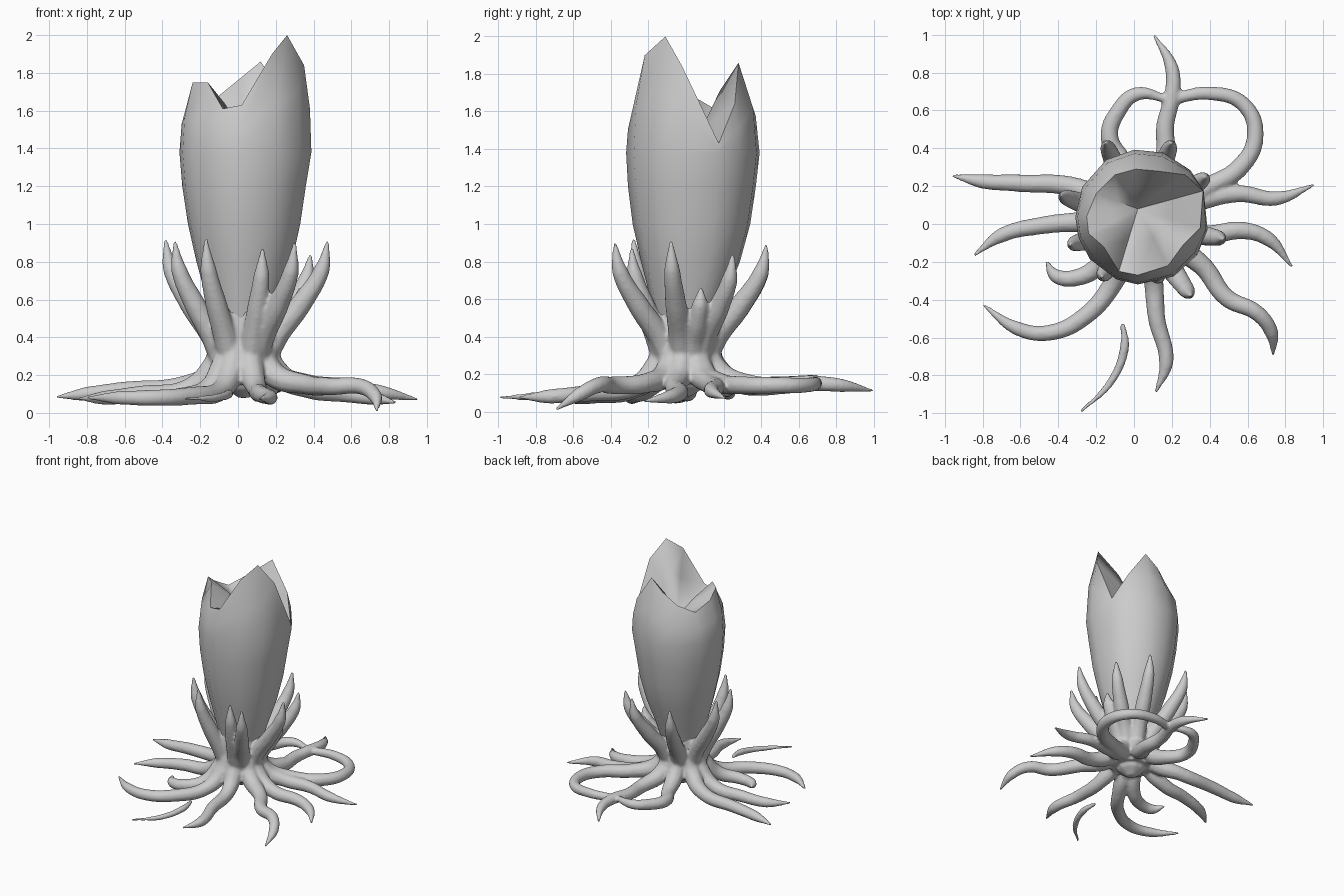
import bpy, bmesh, math
from mathutils import Vector

if "Cube" in bpy.data.objects:
    bpy.data.objects.remove(bpy.data.objects["Cube"])

CX, CY = 0.03, 0.0  # trunk axis


# ---- bulb: lofted rings rising to a three-peaked crown ----
# crown rim, counter-clockwise: main peak, right notch, back peak, left peak, front notch
rim = [(.26, -.11, 2.0), (.35, -.02, 1.84), (.365, .175, 1.43), (.27, .26, 1.64),
       (.12, .28, 1.86), (.01, .29, 1.77), (-.1, .26, 1.68), (-.2, .16, 1.61),
       (-.25, .04, 1.68), (-.24, -.05, 1.75), (-.16, -.12, 1.75), (-.08, -.25, 1.61),
       (.02, -.27, 1.63), (.18, -.22, 1.9)]
# z, x-min, x-max, y-min, y-max
rings = [(.16, -.05, .11, -.08, .08), (.35, -.1, .16, -.13, .13), (.6, -.165, .23, -.19, .21),
         (.8, -.22, .29, -.24, .29), (1.0, -.265, .335, -.285, .345),
         (1.2, -.295, .365, -.31, .375), (1.38, -.31, .395, -.32, .395)]


def ring_point(ring, ang):
    z, x0, x1, y0, y1 = ring
    return Vector(((x0 + x1) / 2 + (x1 - x0) / 2 * math.cos(ang),
                   (y0 + y1) / 2 + (y1 - y0) / 2 * math.sin(ang), z))


bm = bmesh.new()
angles = [math.atan2(p[1] - .04, p[0] - .04) for p in rim]
loops = [[bm.verts.new(ring_point(r, a)) for a in angles] for r in rings]
hub = Vector((.02, .08, 1.5))
mids, inner = [], []
for p, a in zip(rim, angles):
    p = Vector(p)
    wide = ring_point(rings[-1], a)
    m = wide.lerp(p, .2)
    m.z = wide.z + (p.z - wide.z) * .5
    mids.append(bm.verts.new(m))
    q = p.lerp(hub, .5)
    q.z += .15 * (p.z - 1.66)  # petals bulge inwards, valleys sink
    inner.append(bm.verts.new(q))
loops += [mids, [bm.verts.new(p) for p in rim], inner]
n = len(rim)
for lo, hi in zip(loops, loops[1:]):
    for i in range(n):
        j = (i + 1) % n
        bm.faces.new((lo[i], lo[j], hi[j], hi[i]))
centre = bm.verts.new(hub)
for i in range(n):
    bm.faces.new((inner[i], inner[(i + 1) % n], centre))
bm.faces.new(loops[0][::-1])
bmesh.ops.recalc_face_normals(bm, faces=bm.faces)
mesh = bpy.data.meshes.new("bulb")
bm.to_mesh(mesh)
bm.free()
bulb = bpy.data.objects.new("bulb", mesh)
bpy.context.collection.objects.link(bulb)
bpy.context.view_layer.objects.active = bulb
bulb.select_set(True)
bpy.ops.object.shade_smooth_by_angle(angle=math.radians(70))
bulb.select_set(False)

# ---- roots and sepals: tapered tubes fused into one skin ----
curve = bpy.data.curves.new("roots_and_sepals", 'CURVE')
curve.dimensions = '3D'
curve.bevel_depth = 1.0
curve.bevel_resolution = 3
curve.resolution_u = 8
curve.use_fill_caps = True


def tube(points, radii):
    s = curve.splines.new('BEZIER')
    s.bezier_points.add(len(points) - 1)
    for b, p, r in zip(s.bezier_points, points, radii):
        b.co = p
        b.radius = r
        b.handle_left_type = b.handle_right_type = 'AUTO'


def root(path, tip=.009, base=.054, mid=.044):
    """Path runs from near the trunk outwards to the tip."""
    d = Vector((path[0][0] - CX, path[0][1] - CY, 0)).normalized()
    c = Vector((CX, CY, 0))
    pts = [c + d * .11 + Vector((0, 0, .37)), c + d * .17 + Vector((0, 0, .22))]
    pts += [Vector(p) for p in path]
    k = len(path)
    radii = [.065, .07] + [base + (mid * .75 - base) * i / (k - 1) for i in range(k - 1)] + [tip]
    tube(pts, radii)


root([(-.3, .19, .14), (-.6, .215, .12), (-.8, .225, .1), (-.96, .255, .085)])
root([(-.28, .01, .12), (-.5, -.01, .1), (-.7, -.06, .08), (-.845, -.165, .075)])
root([(-.17, -.21, .12), (-.29, -.28, .09), (-.41, -.275, .08), (-.465, -.195, .09)])
root([(-.09, -.28, .12), (-.25, -.48, .09), (-.45, -.575, .08), (-.62, -.55, .08), (-.8, -.425, .08)])
root([(.1, -.28, .13), (.12, -.5, .1), (.17, -.73, .08), (.115, -.89, .075)])
root([(.36, -.22, .15), (.49, -.39, .14), (.65, -.47, .14), (.725, -.57, .09), (.735, -.695, .01)])
root([(.37, -.06, .13), (.58, -.035, .1), (.71, -.08, .08), (.835, -.225, .055)])
root([(.34, .12, .15), (.55, .16, .13), (.75, .135, .11), (.955, .208, .07)])
root([(.165, .36, .14), (.165, .52, .14), (.2, .67, .15), (.2, .82, .14), (.105, 1.0, .11)])
# two looping roots that rejoin the rear root
root([(.38, .19, .15), (.56, .3, .14), (.64, .46, .14), (.58, .63, .14), (.4, .69, .15), (.2, .66, .15)],
     tip=.03)
root([(-.06, .32, .14), (-.13, .46, .14), (-.08, .6, .15), (.01, .685, .16), (.18, .66, .16)],
     tip=.02)
# loose root fragment at the front
tube([(-.06, -.525, .11), (-.05, -.65, .1), (-.12, -.83, .08), (-.29, -1.0, .075)],
     [.014, .026, .022, .008])

# upright sepals, by tip position
for tip in [(.475, -.08, .91), (.3, -.38, .9), (.13, -.29, .87), (-.17, -.28, .92),
            (-.335, -.11, .91), (-.385, .15, .92), (-.15, .43, .88), (.2, .43, .89),
            (.385, .25, .84), (.33, .08, .66)]:
    t = Vector(tip)
    d = Vector((t.x - CX, t.y - CY, 0))
    reach = d.length
    d.normalize()

    def at(r, z):
        return (CX + d.x * r, CY + d.y * r, z)
    h = t.z - .35
    tube([at(.09, .16), at(.15, .36), at(.15 + (reach - .15) * .52, .35 + h * .4),
          at(.15 + (reach - .15) * .89, .35 + h * .72), t],
         [.06, .066, .058, .044, .01])

# central trunk joining everything
tube([(CX, CY, .08), (CX, CY, .13), (CX, CY, .3), (CX, CY, .45), (CX, CY, .56)],
     [.03, .1, .16, .175, .17])

obj = bpy.data.objects.new("roots_and_sepals", curve)
bpy.context.collection.objects.link(obj)
bpy.context.view_layer.objects.active = obj
obj.select_set(True)
bpy.ops.object.convert(target='MESH')
obj = bpy.context.view_layer.objects.active
rm = obj.modifiers.new("fuse", 'REMESH')
rm.mode = 'VOXEL'
rm.voxel_size = .01
rm.use_smooth_shade = True
sm = obj.modifiers.new("soften", 'SMOOTH')
sm.factor = .5
sm.iterations = 8
